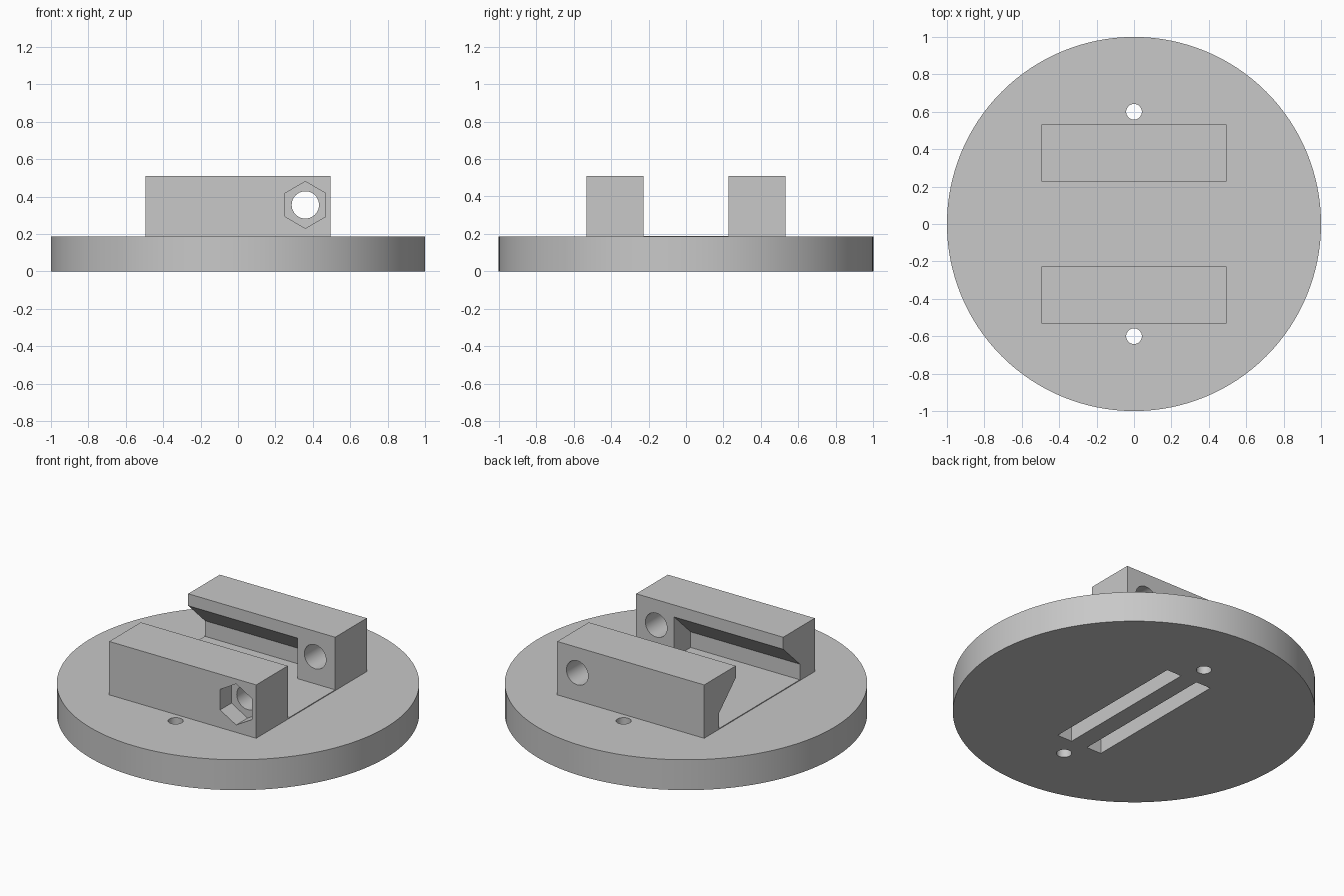
import bpy
from math import cos, sin, pi, radians
from mathutils import Vector

cube = bpy.data.objects.get("Cube")
if cube:
    bpy.data.objects.remove(cube, do_unlink=True)

grey = bpy.data.materials.new("plain grey")
grey.use_nodes = True
grey.diffuse_color = (0.58, 0.58, 0.58, 1)
grey.node_tree.nodes["Principled BSDF"].inputs["Base Color"].default_value = (0.58, 0.58, 0.58, 1)

DISC_TOP, JAW_TOP = 0.185, 0.51
JAW_IN, JAW_OUT = 0.228, 0.532
HALF = 0.495
BOLT = (0.36, 0.355)


def prism(name, outline, axis, start, end):
    """Extrude a closed 2D outline along x, y or z."""
    place = {"x": lambda a, b, t: (t, a, b),
             "y": lambda a, b, t: (a, t, b),
             "z": lambda a, b, t: (a, b, t)}[axis]
    n = len(outline)
    verts = [Vector(place(a, b, t)) for t in (start, end) for a, b in outline]
    faces = [list(range(n)), list(range(n, 2 * n))]
    faces += [[i, (i + 1) % n, n + (i + 1) % n, n + i] for i in range(n)]
    mesh = bpy.data.meshes.new(name)
    mesh.from_pydata(verts, [], faces)
    mesh.materials.append(grey)
    obj = bpy.data.objects.new(name, mesh)
    bpy.context.collection.objects.link(obj)
    activate(obj)
    bpy.ops.object.mode_set(mode="EDIT")
    bpy.ops.mesh.select_all(action="SELECT")
    bpy.ops.mesh.normals_make_consistent(inside=False)
    bpy.ops.object.mode_set(mode="OBJECT")
    return obj


def activate(obj):
    bpy.ops.object.select_all(action="DESELECT")
    obj.select_set(True)
    bpy.context.view_layer.objects.active = obj


def ring(radius, sides, cx=0, cy=0, turn=0):
    return [(cx + radius * cos(turn + 2 * pi * i / sides),
             cy + radius * sin(turn + 2 * pi * i / sides)) for i in range(sides)]


def rect(a0, a1, b0, b1):
    return [(a0, b0), (a1, b0), (a1, b1), (a0, b1)]


def carve(obj, cutters):
    for cutter in cutters:
        cutter.hide_render = True
        mod = obj.modifiers.new("cut", "BOOLEAN")
        mod.operation, mod.solver, mod.object = "DIFFERENCE", "EXACT", cutter
        activate(obj)
        bpy.ops.object.modifier_apply(modifier=mod.name)
        bpy.data.objects.remove(cutter, do_unlink=True)
    activate(obj)
    bpy.ops.object.shade_smooth_by_angle(angle=radians(30))


# Round base with two screw holes and two slots in its underside
base = prism("base_disc", ring(1, 128), "z", 0, DISC_TOP)
cuts = []
for s in (-1, 1):
    cuts.append(prism("screw_hole", ring(0.042, 32, 0, s * 0.6), "z", -0.1, 0.4))
    cuts.append(prism("slot", rect(s * 0.055, s * 0.155, -0.47, 0.47), "z", -0.1, 0.12))
carve(base, cuts)

# Thin floor between the jaws
prism("channel_floor", rect(-0.4, 0.4, DISC_TOP - 0.01, 0.19), "x", -HALF, HALF)

# Two jaws with an undercut open at one end and a bolt hole at the other
for s, name in ((-1, "front_jaw"), (1, "back_jaw")):
    jaw = prism(name, rect(s * JAW_IN, s * JAW_OUT, DISC_TOP - 0.005, JAW_TOP), "x", -HALF, HALF)
    deep = JAW_IN + 0.16
    undercut = [(s * (JAW_IN - 0.1), 0.1), (s * deep, 0.1), (s * deep, 0.285),
                (s * JAW_IN, 0.437), (s * (JAW_IN - 0.1), 0.437)]
    cuts = [prism("undercut", undercut, "x", -0.6, 0.24),
            prism("bolt_hole", ring(0.073, 48, *BOLT), "y", s * 0.1, s * 0.7)]
    if s < 0:
        cuts.append(prism("nut_pocket", ring(0.125, 6, *BOLT, pi / 6), "y", -0.7, 0.11 - JAW_OUT))
    carve(jaw, cuts)
